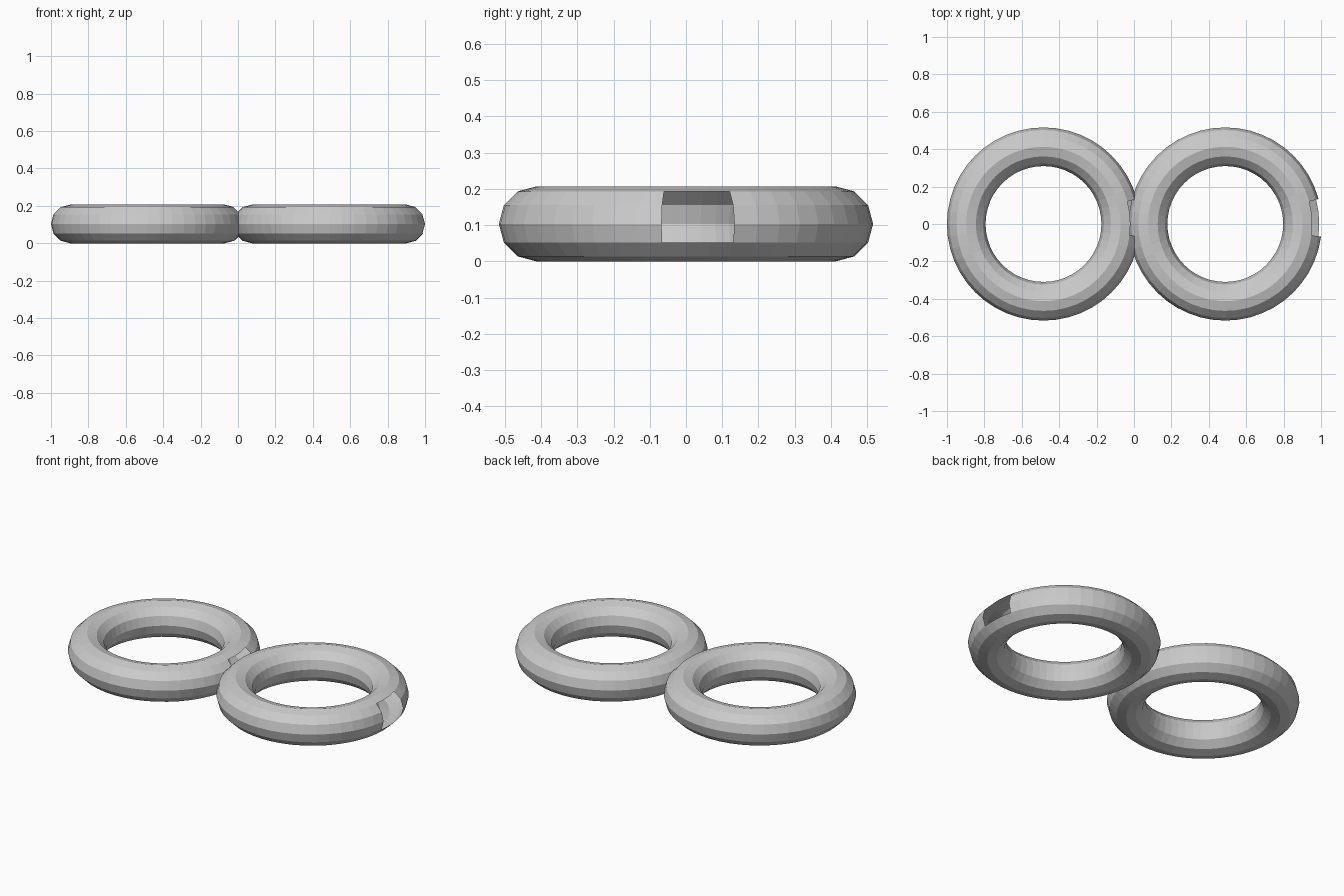
import bpy, bmesh
from math import cos, sin, pi

if "Cube" in bpy.data.objects:
    bpy.data.objects.remove(bpy.data.objects["Cube"])

MAJOR, MINOR = 0.413, 0.1033
SEGS, SIDES = 48, 12


def ring(name, x):
    """Flat-faced ring with an open 3 x 3 face window on its +x side."""
    bm = bmesh.new()
    grid = []
    for i in range(SEGS):
        a = 2 * pi * i / SEGS
        loop = []
        for j in range(SIDES):
            b = 2 * pi * j / SIDES
            r = MAJOR + MINOR * cos(b)
            loop.append(bm.verts.new((r * cos(a), r * sin(a), MINOR * sin(b))))
        grid.append(loop)
    for i in range(SEGS):
        for j in range(SIDES):
            # window: one segment before the +x axis, two after
            if i in (SEGS - 1, 0, 1) and j in (SIDES - 1, 0, 1):
                continue
            n, m = (i + 1) % SEGS, (j + 1) % SIDES
            bm.faces.new((grid[i][j], grid[n][j], grid[n][m], grid[i][m]))
    mesh = bpy.data.meshes.new(name)
    bm.to_mesh(mesh)
    bm.free()
    obj = bpy.data.objects.new(name, mesh)
    obj.location = (x, 0, MINOR)
    bpy.context.collection.objects.link(obj)


# two rings side by side, slightly overlapping in the middle
ring("left_ring", -0.484)
ring("right_ring", 0.488)
